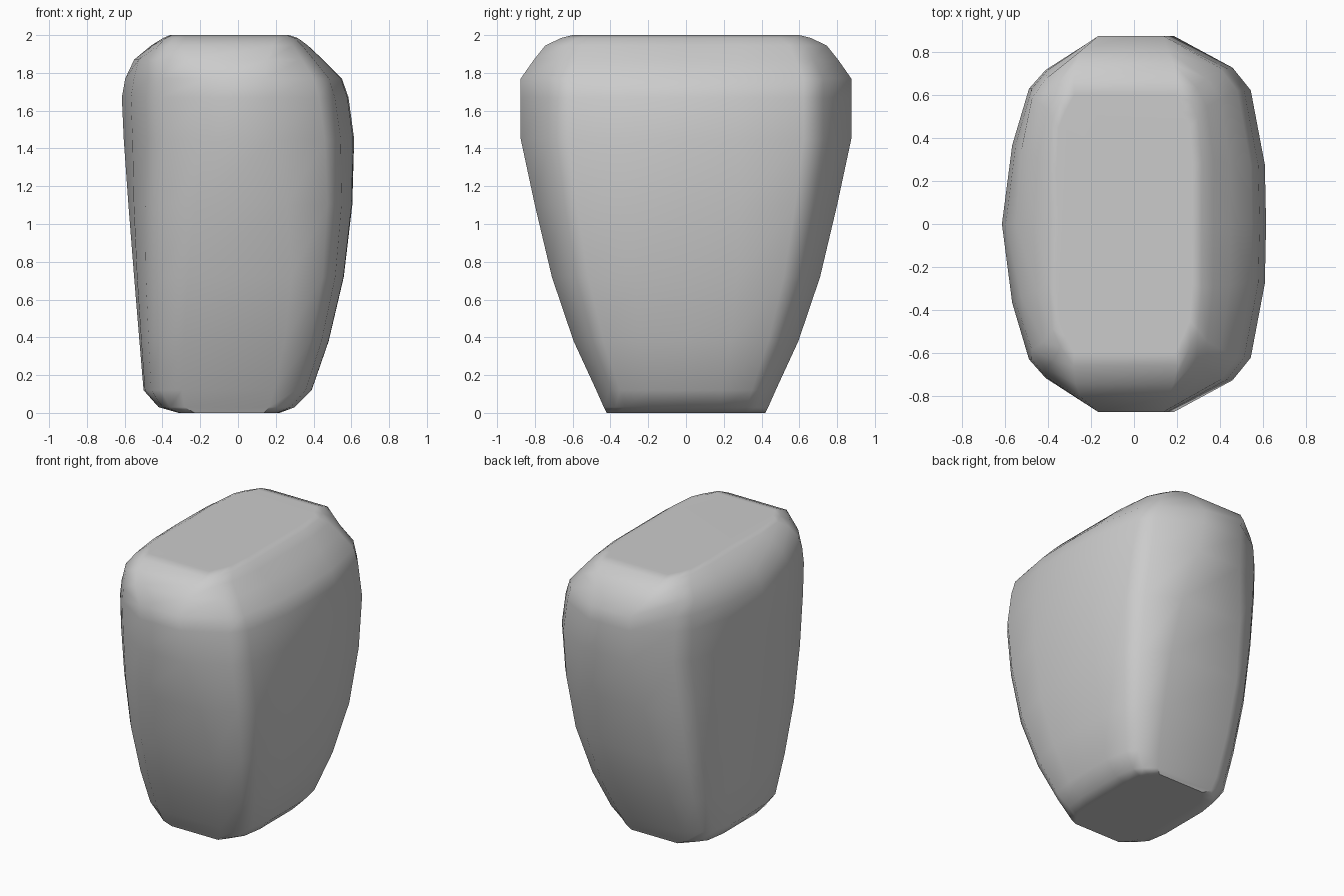
import bpy
import bmesh
import math

cube = bpy.data.objects.get("Cube")
if cube:
    bpy.data.objects.remove(cube, do_unlink=True)

# Stone colour
stone = bpy.data.materials.new("stone grey")
stone.use_nodes = True
grey = (0.6, 0.6, 0.6, 1)
stone.diffuse_color = grey
stone.node_tree.nodes["Principled BSDF"].inputs["Base Color"].default_value = grey

# Quarter outlines: domed on each side, and boxy
DOMED_LEFT = [(1, 0), (0.99, 0.31), (0.88, 0.71), (0.74, 0.83), (0.28, 1)]
DOMED_RIGHT = [(1, 0), (0.92, 0.42), (0.79, 0.72), (0.66, 0.82), (0.25, 1)]
BOXY = [(1, 0), (1, 0.42), (0.94, 0.74), (0.83, 0.86), (0.62, 1)]

# Height, right extent, left extent, half depth, boxiness
LEVELS = [
    (0, -0.31, 0.22, 0.42, 1.2),
    (0.03, -0.42, 0.3, 0.435, 1.0),
    (0.12, -0.5, 0.39, 0.475, 0.8),
    (0.38, -0.522, 0.48, 0.595, 0.75),
    (0.72, -0.55, 0.56, 0.71, 0.65),
    (1.1, -0.58, 0.605, 0.8, 0.4),
    (1.45, -0.605, 0.615, 0.875, 0.05),
    (1.67, -0.615, 0.585, 0.875, 0.0),
    (1.77, -0.597, 0.55, 0.875, 0.0),
    (1.87, -0.55, 0.45, 0.805, 0.4),
    (1.945, -0.46, 0.37, 0.745, 0.8),
    (1.985, -0.39, 0.315, 0.66, 1.2),
    (2, -0.35, 0.27, 0.6, 1.4),
]


def quarter(domed, boxiness):
    return [(a + (c - a) * boxiness, b + (d - b) * boxiness)
            for (a, b), (c, d) in zip(domed, BOXY)]


def outline(boxiness):
    right = quarter(DOMED_RIGHT, boxiness)
    half = quarter(DOMED_LEFT, boxiness) + [(-u, v) for u, v in reversed(right)]
    return half + [(u, -v) for u, v in reversed(half[1:-1])]


# Loft the cross-sections into one closed body
bm = bmesh.new()
rings = []
for z, x0, x1, depth, boxiness in LEVELS:
    mid, width = (x0 + x1) / 2, (x1 - x0) / 2
    rings.append([bm.verts.new((mid + u * width, v * depth, z))
                  for u, v in outline(boxiness)])
count = len(rings[0])
for low, high in zip(rings, rings[1:]):
    for i in range(count):
        j = (i + 1) % count
        bm.faces.new((low[i], low[j], high[j], high[i]))
bm.faces.new(rings[0][::-1])
bm.faces.new(rings[-1])
bmesh.ops.recalc_face_normals(bm, faces=bm.faces)

mesh = bpy.data.meshes.new("stone_body")
bm.to_mesh(mesh)
bm.free()
mesh.materials.append(stone)
body = bpy.data.objects.new("stone_body", mesh)
bpy.context.collection.objects.link(body)

# Soft shading with a crisp base edge
bpy.ops.object.select_all(action="DESELECT")
body.select_set(True)
bpy.context.view_layer.objects.active = body
bpy.ops.object.shade_smooth_by_angle(angle=math.radians(40))
soften = body.modifiers.new("Weighted normals", "WEIGHTED_NORMAL")
soften.keep_sharp = True
